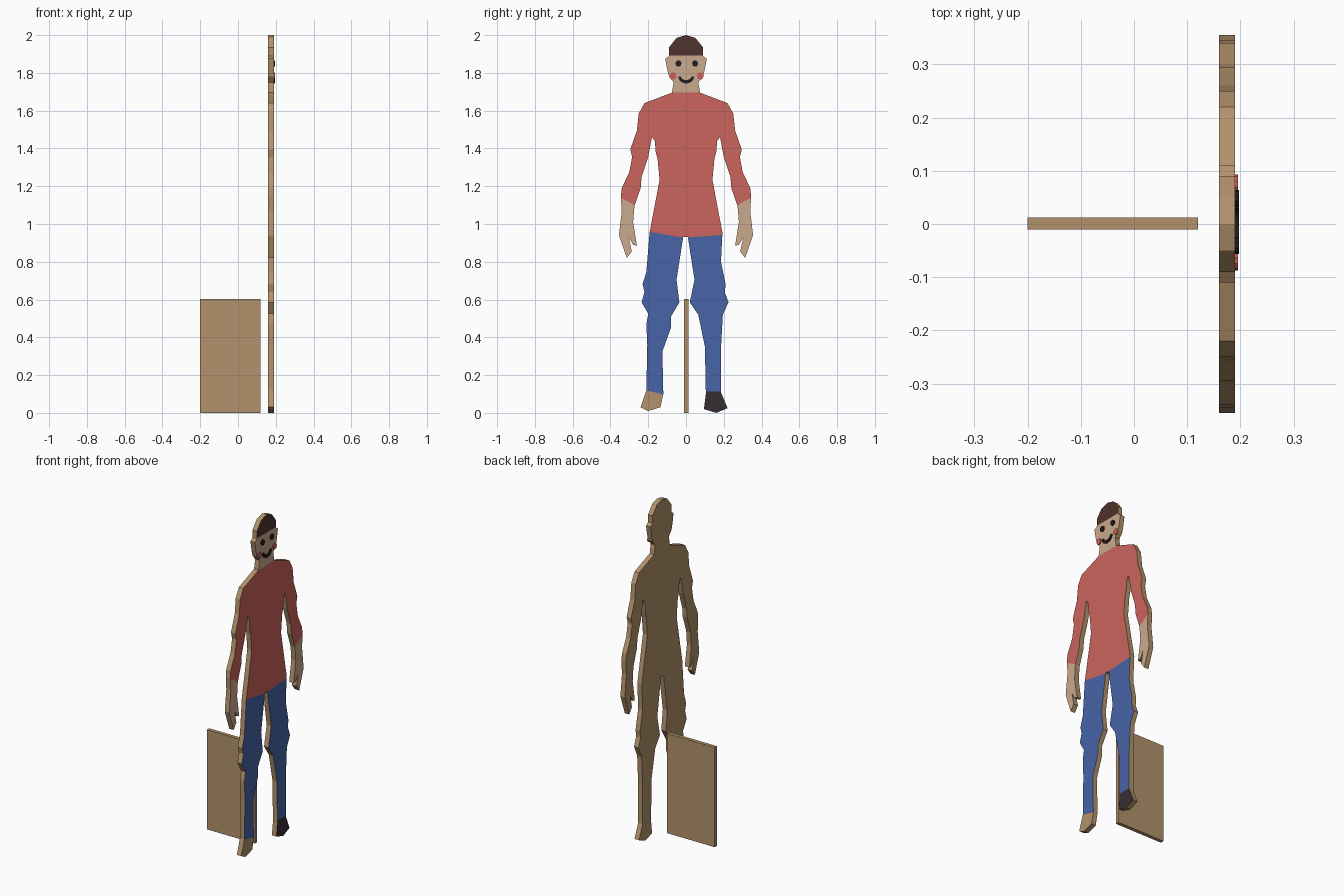
import bpy, bmesh
from math import cos, sin, pi
from mathutils import Vector

cube = bpy.data.objects.get("Cube")
if cube:
    bpy.data.objects.remove(cube)

BACK, FRONT, PAINT = 0.16, 0.19, 0.197


def material(name, colour):
    mat = bpy.data.materials.new(name)
    mat.use_nodes = True
    mat.diffuse_color = (*colour, 1)
    shader = next(n for n in mat.node_tree.nodes if n.type == 'BSDF_PRINCIPLED')
    shader.inputs["Base Color"].default_value = (*colour, 1)
    return mat


wood = material("plywood", (0.45, 0.29, 0.15))
skin = material("skin", (0.6, 0.4, 0.27))
hair = material("brown hair", (0.08, 0.032, 0.027))
shirt = material("red shirt", (0.6, 0.125, 0.11))
jeans = material("blue trousers", (0.065, 0.13, 0.39))
shoe = material("dark shoe", (0.04, 0.027, 0.034))
black = material("black paint", (0.015, 0.012, 0.014))
blush = material("blush", (0.62, 0.11, 0.09))
WOOD, SKIN, HAIR, SHIRT, JEANS, SHOE = range(6)


def slab(name, outline, x0, x1, mats):
    """Extrude a closed (y, z) outline from x0 to x1."""
    bm = bmesh.new()
    face = bm.faces.new([bm.verts.new((x0, y, z)) for y, z in outline])
    grown = bmesh.ops.extrude_face_region(bm, geom=[face], use_keep_orig=True)
    moved = [g for g in grown["geom"] if isinstance(g, bmesh.types.BMVert)]
    bmesh.ops.translate(bm, verts=moved, vec=(x1 - x0, 0, 0))
    bmesh.ops.recalc_face_normals(bm, faces=bm.faces)
    mesh = bpy.data.meshes.new(name)
    for mat in mats:
        mesh.materials.append(mat)
    obj = bpy.data.objects.new(name, mesh)
    bpy.context.collection.objects.link(obj)
    bm.to_mesh(mesh)
    bm.free()
    return obj


# Half outline of head, arm and torso, in hundredths (distance from middle, height)
upper = [(5, 198.5), (9, 193.5), (9, 189), (11, 187.5), (10, 182), (9, 178), (6.5, 175),
         (7.5, 169.5), (22, 164), (25, 158.5), (26, 149.5), (29.5, 139.5), (28.5, 135.5),
         (30, 127.5), (34, 119), (34.5, 114.5), (34, 107), (35.5, 94), (31.3, 82),
         (28.7, 85.5), (30.3, 93), (28, 89), (26, 88.5), (28, 101), (27.3, 109.5),
         (24, 119), (23.5, 125), (20, 135.5), (18, 146), (16.5, 144), (16, 138),
         (15, 134), (14, 123.5), (16.5, 110), (19.3, 95.5)]
# Each leg runs from the outer hip round the foot to the crotch
right_leg = [(-20, 86.5), (-21, 74.5), (-23, 68), (-22, 64), (-23.5, 58.5), (-20, 52.5),
             (-21, 47), (-20.5, 36), (-21, 12), (-24, 3), (-20, 1), (-13.5, 3), (-12, 10),
             (-12.5, 32.5), (-8, 45), (-8, 51), (-3.5, 58.5), (-5, 70.5), (-1.5, 93)]
left_leg = [(18.5, 80), (21, 68), (20.5, 64), (22.5, 58.5), (19.5, 52), (18.5, 34),
            (18.5, 11), (22, 2.5), (16, 0), (9.5, 2), (10.5, 10), (10, 35),
            (6.5, 52), (2, 58.5), (4.5, 70.5), (1, 93)]

outline = [(0, 200)] + [(-y, z) for y, z in upper] + right_leg
outline += left_leg[::-1] + upper[::-1]
outline = [(y / 100, z / 100) for y, z in outline]
figure = slab("cutout_figure", outline, BACK, FRONT,
              [wood, skin, hair, shirt, jeans, shoe])

# Paint borders: a point on the line and its slope
borders = {
    "hairline": (0, 1.893, 0), "neckline": (0, 1.695, 0),
    "right_cuff": (-0.31, 1.12, -0.55), "left_cuff": (0.31, 1.12, 0.55),
    "right_hem": (0, 0.925, -0.175), "left_hem": (0, 0.928, 0.07),
    "right_ankle": (-0.16, 0.107, -0.25), "left_ankle": (0.15, 0.114, 0),
}
bm = bmesh.new()
bm.from_mesh(figure.data)


def cut(point, normal):
    bmesh.ops.bisect_plane(bm, geom=bm.verts[:] + bm.edges[:] + bm.faces[:],
                           dist=1e-5, plane_co=point, plane_no=normal)


for y, z, slope in borders.values():
    cut((0, y, z), Vector((0, -slope, 1)).normalized())
cut((0, 0, 0), (0, 1, 0))


def paint(c):
    """Choose the paint for a front face from its centre."""
    side = "left_" if c.y > 0 else "right_"

    def above(line):
        y, z, slope = borders[line]
        return c.z > z + slope * (c.y - y)

    if above("hairline"):
        return HAIR
    if above("neckline"):
        return SKIN
    if abs(c.y) > 0.23 and c.z > 0.75:
        return SHIRT if above(side + "cuff") else SKIN
    if above(side + "hem"):
        return SHIRT
    if above(side + "ankle"):
        return JEANS
    return SHOE if c.y > 0 else WOOD


for f in bm.faces:
    if f.normal.x > 0.9:
        f.material_index = paint(f.calc_center_median())
bm.to_mesh(figure.data)
bm.free()


# Painted face
def disc(name, y, z, ry, rz, top, mat):
    ring = [(y + ry * cos(i * pi / 5), z + rz * sin(i * pi / 5)) for i in range(10)]
    slab(name, ring, FRONT, top, [mat])


for side, s in (("right", -1), ("left", 1)):
    disc(side + "_eye", 0.004 + s * 0.044, 1.85, 0.016, 0.017, PAINT, black)
    disc(side + "_cheek", 0.003 + s * 0.072, 1.783, 0.018, 0.019, PAINT - 0.002, blush)

angles = [pi + pi * i / 10 for i in range(11)]
smile = [(0.001 + 0.042 * cos(a), 1.782 + 0.038 * sin(a)) for a in angles]
smile += [(0.001 + 0.028 * cos(a), 1.782 + 0.02 * sin(a)) for a in reversed(angles)]
slab("smile", smile, FRONT, PAINT, [black])

# Upright board behind the figure
slab("support_board", [(-0.01, 0), (0.012, 0), (0.012, 0.602), (-0.01, 0.602)],
     -0.2, 0.12, [wood])
